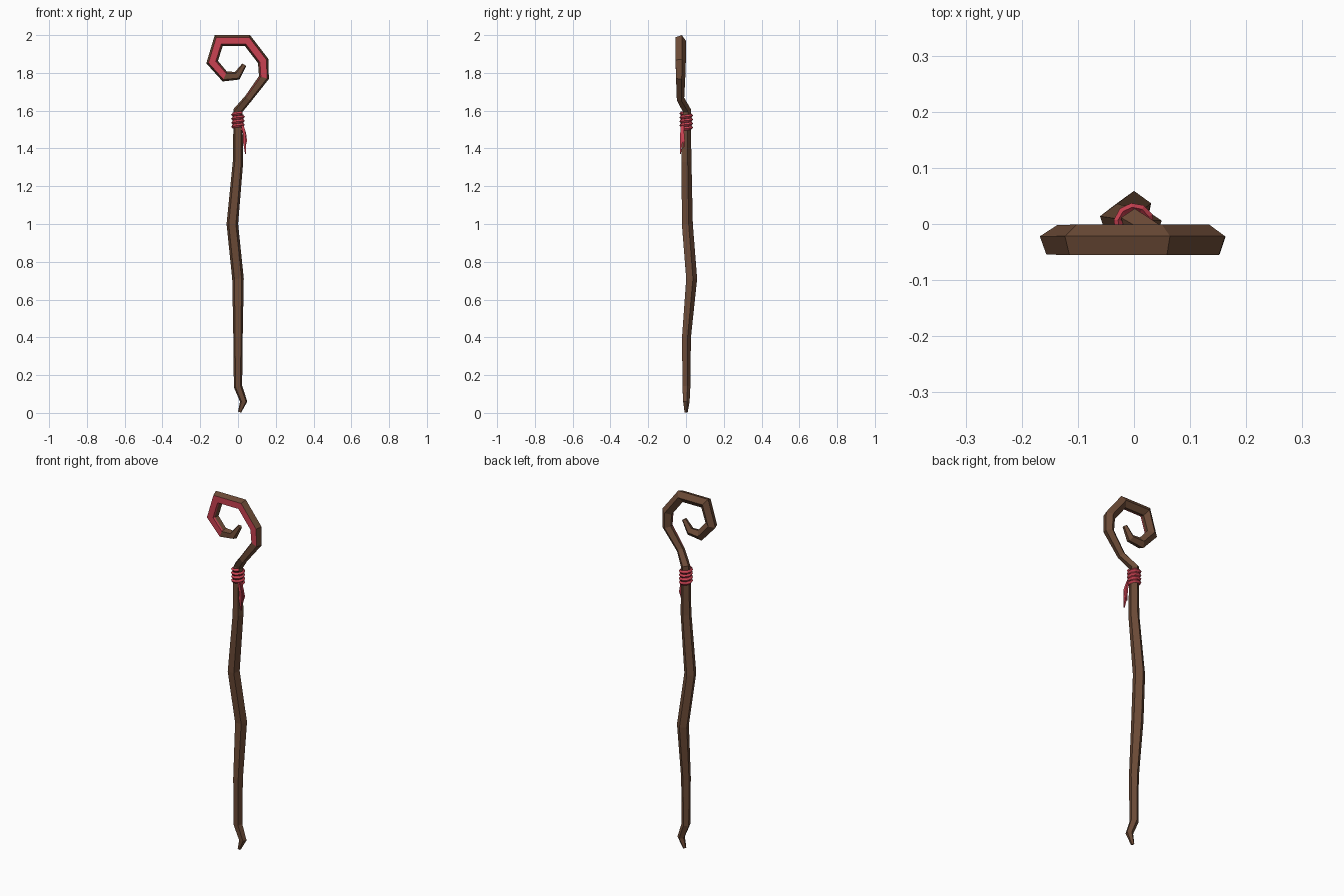
import bpy, bmesh, math
from mathutils import Vector

if "Cube" in bpy.data.objects:
    bpy.data.objects.remove(bpy.data.objects["Cube"])


def material(name, rgb):
    m = bpy.data.materials.new(name)
    m.diffuse_color = (*rgb, 1)
    m.use_nodes = True
    m.node_tree.nodes["Principled BSDF"].inputs["Base Color"].default_value = m.diffuse_color
    return m


WOOD = material("brown wood", (0.15, 0.07, 0.038))
RED = material("crimson red", (0.60, 0.055, 0.085))


def sweep(name, path, section, mats, ref=None, paint=None):
    """Sweep a section (side, depth) along path points (x, y, z, radius)."""
    bm = bmesh.new()
    pts = [Vector(p[:3]) for p in path]
    rings = []
    for i, p in enumerate(pts):
        a = (p - pts[max(i - 1, 0)]).normalized()
        b = (pts[min(i + 1, len(pts) - 1)] - p).normalized()
        t = (a + b).normalized()
        depth_ref = ref(p) if ref else Vector((0, 1, 0))
        n = depth_ref.cross(t).normalized()
        d = t.cross(n)
        miter = 1.0
        if a.length > 0 and b.length > 0:
            miter = min(1 / max(t.dot(a), 0.5), 1.25)
        r = path[i][3]
        rings.append([bm.verts.new(p + n * (u * r * miter) + d * (v * r)) for u, v in section])
    k = len(section)
    for i in range(len(rings) - 1):
        for j in range(k):
            f = bm.faces.new((rings[i][j], rings[i][(j + 1) % k],
                              rings[i + 1][(j + 1) % k], rings[i + 1][j]))
            f.material_index = paint(i, j) if paint else 0
    bm.faces.new(rings[0][::-1])
    bm.faces.new(rings[-1])
    bmesh.ops.recalc_face_normals(bm, faces=bm.faces)
    me = bpy.data.meshes.new(name)
    bm.to_mesh(me)
    bm.free()
    for m in mats:
        me.materials.append(m)
    ob = bpy.data.objects.new(name, me)
    bpy.context.collection.objects.link(ob)
    return ob


# Pentagonal wood section, point at the back, narrow extra edge on the inner front
penta = [(math.sin(math.radians(72 * i)), math.cos(math.radians(72 * i))) for i in range(5)]
inner = tuple(penta[3][c] * 0.7 + penta[4][c] * 0.3 for c in (0, 1))
wood_section = penta[:4] + [inner] + penta[4:]

# Crooked shaft rising into the curled hook
wood_path = [
    (0.008, 0, 0.004, 0.009), (0.03, 0, 0.06, 0.019), (0, 0, 0.14, 0.023),
    (0, 0, 0.40, 0.026), (0, 0.027, 0.71, 0.032), (-0.03, 0.004, 1.0, 0.032),
    (0, 0, 1.33, 0.029), (0, 0, 1.5, 0.026), (0.0, 0.004, 1.6, 0.024),
    (0.055, -0.031, 1.665, 0.022), (0.137, -0.031, 1.775, 0.027),
    (0.134, -0.031, 1.862, 0.030), (0.05, -0.031, 1.971, 0.030),
    (-0.102, -0.031, 1.971, 0.030), (-0.137, -0.031, 1.857, 0.029),
    (-0.07, -0.032, 1.781, 0.027), (-0.004, -0.032, 1.785, 0.022),
    (0.033, -0.031, 1.843, 0.013)]


def hook_paint(i, j):
    # painted front face and thin inner edge along the curl
    if j == 3 and 9 <= i <= 14:
        return 1
    return 1 if j == 2 and 10 <= i <= 14 else 0


sweep("staff_with_hook", wood_path, wood_section, [WOOD, RED], paint=hook_paint)

# Cord wound around the neck
turns, steps = 4, 10
cord = []
for i in range(turns * steps + 1):
    a = 2 * math.pi * i / steps - 0.8
    cord.append((0.029 * math.cos(a), 0.001 + 0.029 * math.sin(a),
                 1.503 + 0.084 * i / (turns * steps), 0.0095))
diamond = [(1, 0), (0, 0.8), (-1, 0), (0, -0.8)]
sweep("neck_cord", cord, diamond, [RED], ref=lambda p: Vector((p.x, p.y, 0)).normalized())

# Two loose cord ends
strip = [(0.6, 0.6), (-0.6, 0.6), (-0.6, -0.6), (0.6, -0.6)]
tails = {
    "cord_end_long": [(0.022, -0.022, 1.52, 0.009), (0.034, -0.024, 1.475, 0.012),
                      (0.034, -0.026, 1.43, 0.011), (0.04, -0.029, 1.37, 0.004)],
    "cord_end_short": [(0.025, -0.015, 1.52, 0.009), (0.036, -0.016, 1.48, 0.011),
                       (0.042, -0.012, 1.44, 0.010), (0.036, -0.012, 1.405, 0.004)]}
for name, path in tails.items():
    sweep(name, path, strip, [RED])
